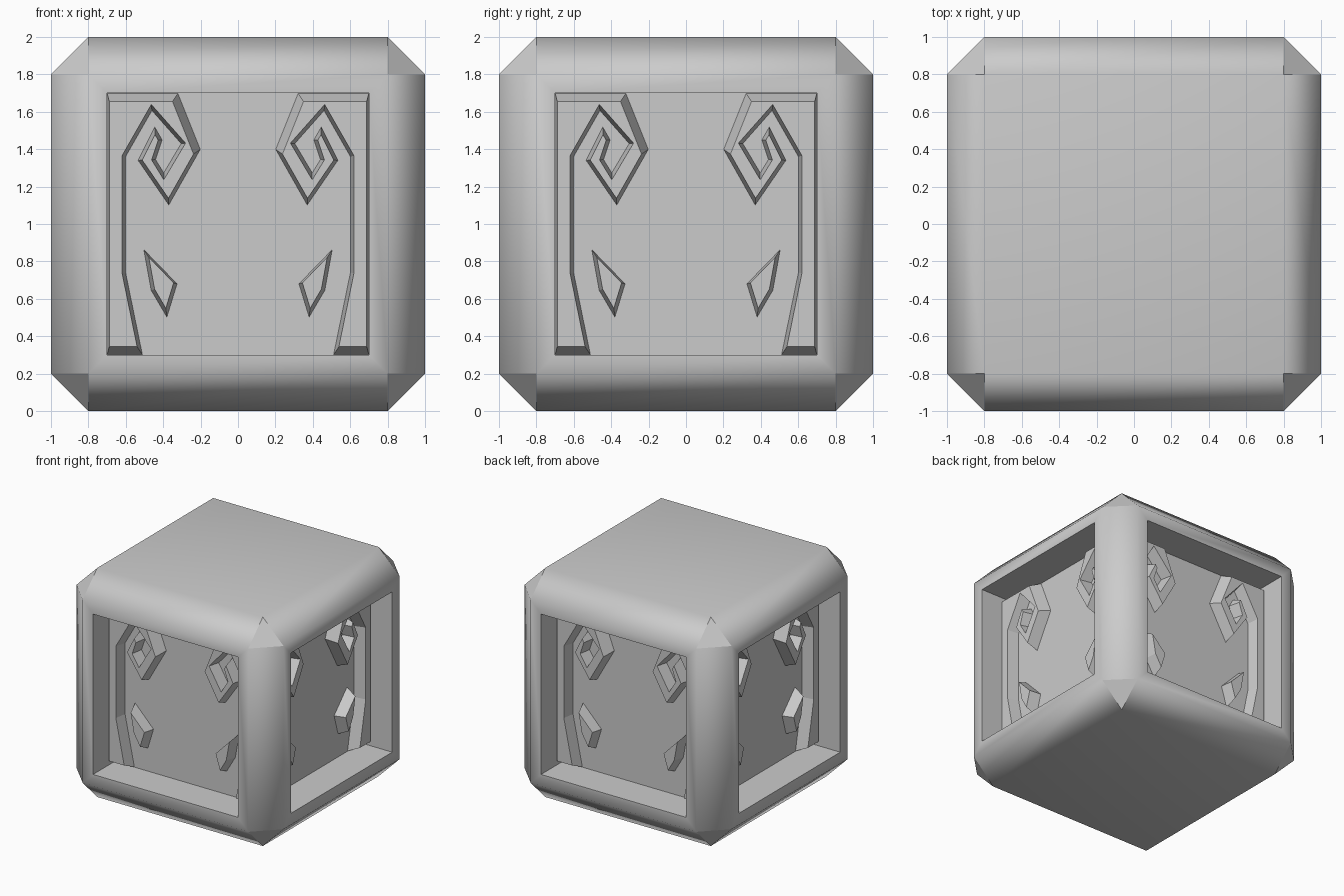
import bpy, bmesh, math
from mathutils import Matrix, Vector

old = bpy.data.objects.get("Cube")
if old:
    bpy.data.objects.remove(old, do_unlink=True)

GREY = (0.6, 0.6, 0.6, 1)
grey = bpy.data.materials.new("plain_grey")
grey.use_nodes = True
grey.diffuse_color = GREY
grey.node_tree.nodes["Principled BSDF"].inputs["Base Color"].default_value = GREY


def make_object(name, bm):
    mesh = bpy.data.meshes.new(name)
    bm.to_mesh(mesh)
    bm.free()
    mesh.materials.append(grey)
    obj = bpy.data.objects.new(name, mesh)
    bpy.context.collection.objects.link(obj)
    return obj


# Chamfered cube with a deep square recess in each of the four sides
bm = bmesh.new()
bmesh.ops.create_cube(bm, size=2, matrix=Matrix.Translation((0, 0, 1)))
bmesh.ops.bevel(bm, geom=bm.edges[:], offset=0.2, segments=1, affect='EDGES')
bm.normal_update()
sides = [f for f in bm.faces if max(abs(f.normal.x), abs(f.normal.y)) > 0.99]
bmesh.ops.inset_individual(bm, faces=sides, thickness=0.1, use_even_offset=True)
floors = bmesh.ops.extrude_discrete_faces(bm, faces=sides)["faces"]
for f in floors:
    bmesh.ops.translate(bm, verts=f.verts[:], vec=f.normal * -0.3)
bm.normal_update()
for f in bm.faces:
    f.smooth = len(f.verts) == 4
for e in bm.edges:
    corner = any(len(f.verts) == 3 for f in e.link_faces)
    e.smooth = not corner and e.calc_face_angle(0) < math.radians(60)
body = make_object("cube_body", bm)
weighted = body.modifiers.new("weighted_normals", 'WEIGHTED_NORMAL')
weighted.keep_sharp = True


def inset_outline(points, insets):
    """Move each edge of a clockwise outline inward by its own distance."""
    pts = [Vector(p) for p in points]
    result = []
    for i, p in enumerate(pts):
        a = (p - pts[i - 1]).normalized()
        b = (pts[(i + 1) % len(pts)] - p).normalized()
        na, nb = Vector((a.y, -a.x)), Vector((b.y, -b.x))
        da, db = insets[i - 1], insets[i]
        det = na.x * nb.y - na.y * nb.x
        result.append(p + Vector((da * nb.y - db * na.y, db * na.x - da * nb.x)) / det)
    return result


def relief(name, outline, insets):
    """Tapered raised shape, mirrored and repeated on the four recess floors."""
    bm = bmesh.new()
    top = inset_outline(outline, insets)
    for quarter in range(4):
        turn = Matrix.Rotation(quarter * math.pi / 2, 3, 'Z')
        for side in (1, -1):
            low = [bm.verts.new(turn @ Vector((side * u, -0.695, z))) for u, z in outline]
            high = [bm.verts.new(turn @ Vector((side * u, -0.8, z))) for u, z in top]
            bm.faces.new(low)
            bm.faces.new(high)
            for i in range(len(low)):
                bm.faces.new((low[i - 1], low[i], high[i], high[i - 1]))
    bmesh.ops.recalc_face_normals(bm, faces=bm.faces[:])
    return make_object(name, bm)


# Side pillar that runs up into a brow and curls into an angular spiral eye
hook = [(-0.70, 1.70), (-0.32, 1.70), (-0.20, 1.40), (-0.37, 1.10),
        (-0.535, 1.34), (-0.445, 1.52), (-0.405, 1.45), (-0.44, 1.345),
        (-0.397, 1.275), (-0.305, 1.43), (-0.46, 1.605), (-0.60, 1.36),
        (-0.60, 0.74), (-0.51, 0.30), (-0.70, 0.30)]
hook_insets = [0.02] * len(hook)
hook_insets[0] = hook_insets[1] = hook_insets[-2] = 0.045
hook_insets[-1] = 0.012
relief("spiral_eye_pillars", hook, hook_insets)

# Small kite-shaped studs under the eyes
kite = [(-0.505, 0.865), (-0.325, 0.68), (-0.38, 0.50), (-0.465, 0.645)]
relief("cheek_studs", kite, [0.01, 0.02, 0.02, 0.02])
